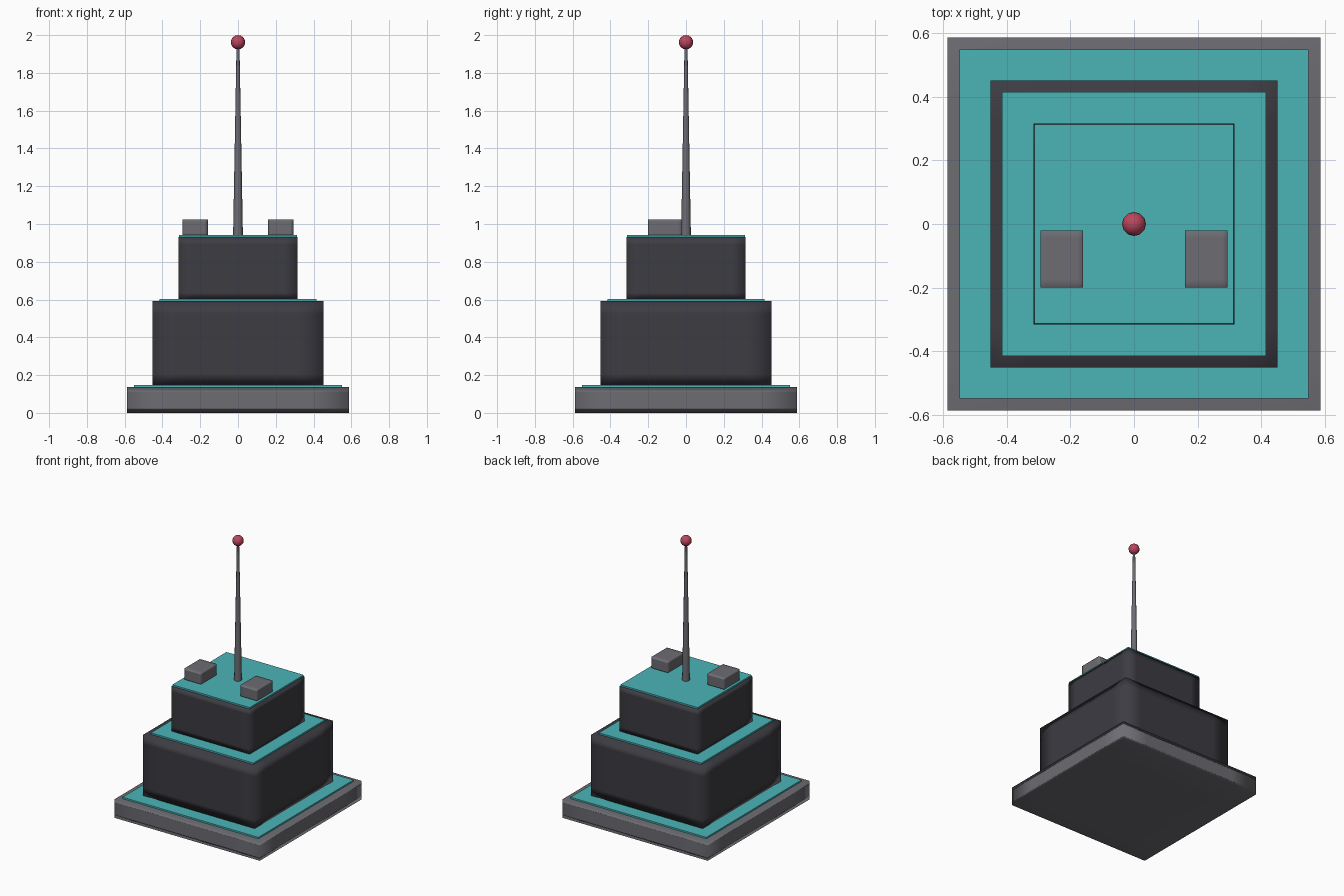
import bpy
import math

if "Cube" in bpy.data.objects:
    bpy.data.objects.remove(bpy.data.objects["Cube"])


def material(name, rgb):
    m = bpy.data.materials.new(name)
    m.diffuse_color = (*rgb, 1)
    m.use_nodes = True
    m.node_tree.nodes["Principled BSDF"].inputs["Base Color"].default_value = m.diffuse_color
    return m


GREY = material("grey", (0.15, 0.15, 0.17))
DARK = material("dark", (0.045, 0.045, 0.055))
TEAL = material("teal", (0.07, 0.46, 0.47))
RED = material("red", (0.5, 0.06, 0.11))


def finish(name, mat, smooth):
    ob = bpy.context.object
    ob.name = name
    ob.data.materials.append(mat)
    if smooth:
        bpy.ops.object.shade_smooth()
    return ob


def box(name, centre, size, z0, z1, mat, soft=0.0):
    """Box between two heights; soft is the edge softening as a share of its size."""
    bpy.ops.mesh.primitive_cube_add(size=1, location=(*centre, (z0 + z1) / 2))
    ob = finish(name, mat, soft > 0)
    ob.scale = (*size, z1 - z0)
    if soft:
        b = ob.modifiers.new("soft_edges", "BEVEL")
        b.width = soft
        b.segments = 2
        b.profile = 0.95
        b.limit_method = "NONE"
    return ob


# stacked tiers: name, width, bottom, top, material, softness, plate width
tiers = [
    ("base", 1.176, 0.0, 0.136, GREY, 0.18, 1.10),
    ("lower_block", 0.904, 0.14, 0.592, DARK, 0.145, 0.83),
    ("upper_block", 0.632, 0.595, 0.932, DARK, 0.12, 0.626),
]
for name, w, z0, z1, mat, soft, pw in tiers:
    box(name, (0, 0), (w, w), z0, z1, mat, soft)
    # thin coloured plate on the tier
    box(name + "_plate", (0, 0), (pw, pw), z1 - 0.001, z1 + 0.011, TEAL)

# two rooftop units
for side, sx in (("left", -1), ("right", 1)):
    box(side + "_roof_unit", (sx * 0.227, -0.11), (0.134, 0.18), 0.937, 1.024, GREY, 0.14)

# tapered mast
bpy.ops.mesh.primitive_cone_add(vertices=12, radius1=0.026, radius2=0.008,
                                depth=1.0, location=(0, 0, 1.437))
finish("mast", GREY, False)
bpy.ops.object.shade_smooth_by_angle(angle=math.radians(40))

# beacon on the mast tip
bpy.ops.mesh.primitive_uv_sphere_add(segments=12, ring_count=8, radius=0.038,
                                     location=(0, 0, 1.962))
finish("beacon", RED, True)
